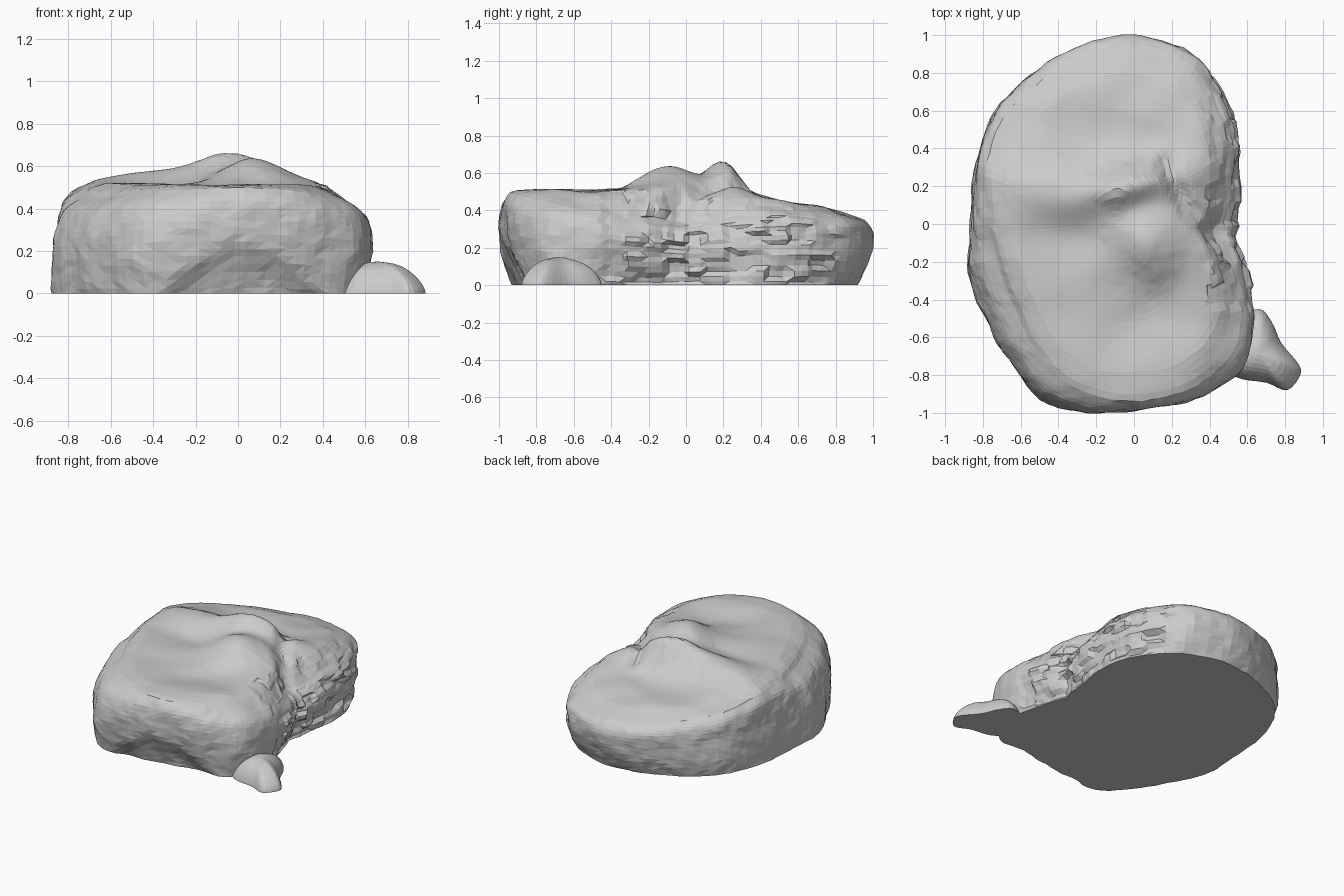
import bpy, bmesh, math
from mathutils import Vector, noise

if "Cube" in bpy.data.objects:
    bpy.data.objects.remove(bpy.data.objects["Cube"])

CX, CY = -0.1, 0.0


def spline(p0, p1, p2, p3, t):
    """Catmull-Rom blend of equal-length tuples."""
    return tuple(0.5 * (2*b + (c-a)*t + (2*a-5*b+4*c-d)*t*t + (3*b-a-3*c+d)*t**3)
                 for a, b, c, d in zip(p0, p1, p2, p3))


def resample(pts, n, closed):
    m, out = len(pts), []
    for i in range(n):
        u = i * m / n if closed else i * (m-1) / (n-1) * 0.999999
        k, t = int(u), u - int(u)
        pick = (lambda j: pts[j % m]) if closed else (lambda j: pts[max(0, min(m-1, j))])
        out.append(spline(pick(k-1), pick(k), pick(k+1), pick(k+2), t))
    return out


def smooth(t):
    t = max(0.0, min(1.0, t))
    return t*t*(3-2*t)


def bump(x, y, cx, cy, sx, sy, rot=0):
    c, s = math.cos(rot), math.sin(rot)
    u, v = (x-cx)*c + (y-cy)*s, (y-cy)*c - (x-cx)*s
    return math.exp(-(u/sx)**2 - (v/sy)**2)


def seg_dist(x, y, a, b):
    a, b, p = Vector(a), Vector(b), Vector((x, y))
    t = max(0, min(1, (p-a).dot(b-a) / (b-a).length_squared))
    return (p - a - (b-a)*t).length


def top_height(x, y):
    """Height of the upper face: plateau, central mound, ridge, crack, back slope."""
    z = 0.52 - 0.035*smooth((y-0.2)/0.2) - 0.18*max(0, y-0.35)
    z -= 1.3*max(0, x-0.3)**2
    z -= 0.035*bump(x, y, 0.05, -0.5, 0.38, 0.2)
    z += 0.115*bump(x, y, 0.08, -0.09, 0.2, 0.2)
    z += 0.12*bump(x, y, -0.02, 0.21, 0.24, 0.1, 0.2)
    z += 0.05*bump(x, y, -0.38, 0.16, 0.3, 0.16, -0.1)
    z -= 0.025*bump(x, y, -0.3, -0.08, 0.2, 0.12, -0.2)
    z -= 0.03*bump(x, y, -0.1, 0.47, 0.3, 0.13)
    z -= 0.06*bump(x, y, 0.42, 0.15, 0.12, 0.15)
    d = min(seg_dist(x, y, (0.17, 0.32), (0.27, 0.1)), seg_dist(x, y, (0.27, 0.1), (0.52, -0.1)))
    return z - 0.05*math.exp(-(d/0.05)**2)


def loft(name, rings, tip):
    """Skin stacked rings, with a flat base and a centre vertex on top."""
    bm = bmesh.new()
    rows = [[bm.verts.new(p) for p in r] for r in rings]
    n = len(rows[0])
    for a, b in zip(rows, rows[1:]):
        for i in range(n):
            j = (i+1) % n
            bm.faces.new((a[i], a[j], b[j], b[i]))
    c = bm.verts.new(tip)
    for i in range(n):
        bm.faces.new((rows[-1][i], rows[-1][(i+1) % n], c))
    bm.faces.new(rows[0][::-1])
    bmesh.ops.recalc_face_normals(bm, faces=bm.faces)
    bmesh.ops.triangulate(bm, faces=bm.faces)
    me = bpy.data.meshes.new(name)
    bm.to_mesh(me)
    bm.free()
    ob = bpy.data.objects.new(name, me)
    bpy.context.collection.objects.link(ob)
    return ob


# Rock outline, anticlockwise: x, y of widest point, base scale, rim scale, rim height
OUTLINE = [
    (0.56, 0.08, .94, .86, .33), (0.56, 0.30, .99, .90, .37), (0.54, 0.53, .97, .92, .38),
    (0.45, 0.74, .94, .94, .37), (0.29, 0.91, .92, .95, .355), (0.0, 1.0, .91, .95, .35),
    (-0.27, 0.95, .93, .94, .36), (-0.52, 0.81, .96, .94, .39), (-0.72, 0.61, .99, .94, .43),
    (-0.81, 0.40, 1.0, .94, .47), (-0.85, 0.17, 1.0, .91, .48), (-0.86, -0.08, 1.01, .86, .46),
    (-0.86, -0.25, 1.02, .82, .45), (-0.79, -0.46, 1.01, .81, .45), (-0.67, -0.70, .99, .82, .46),
    (-0.49, -0.92, .98, .85, .48), (-0.22, -1.0, .96, .91, .49), (0.07, -0.98, .95, .95, .495),
    (0.32, -0.92, .95, .95, .48), (0.52, -0.81, .98, .92, .44), (0.62, -0.65, .97, .91, .41),
    (0.64, -0.46, .92, .90, .39), (0.61, -0.27, .89, .87, .37), (0.57, -0.08, .91, .84, .34)]


def roughen(x, y, z):
    p = Vector((x, y, z))
    edge = math.hypot(x-CX, y-CY) + 1e-6
    push = 0.014*noise.noise(p*6) + 0.008*noise.noise(p*17)
    # stepped flakes on the right-hand wall
    if x > 0.33 and y > -0.45 and z > 0.01:
        push += 0.02*(noise.cell(Vector((0.5, y*9, z*22))) - 0.5) * smooth((x-0.33)/0.12)
    # vertical split between the two right-hand lobes
    if x > 0.25:
        push -= 0.03*math.exp(-((y+0.06+0.15*(0.3-z))/0.06)**2) * smooth((x-0.25)/0.2)
    nx, ny = x + (x-CX)/edge*push, y + (y-CY)/edge*push
    # arched hollow under the front
    if y < -0.6:
        arch = 0.27 - 1.6*(x-0.02)**2
        ny += 0.06*smooth((arch-z)/0.2)
    nz = z if z < 0.001 else max(0.003, z + 0.01*noise.noise(p*5+Vector((3, 1, 7))))
    return nx, ny, nz


columns = []
for mx, my, bs, rs, rz in resample(OUTLINE, 128, True):
    wall = [(bs, 0.0), ((bs+1)/2+.012, .3*rz), (1.0, .6*rz), ((1+rs)/2+.022, .86*rz), (rs, rz)]
    col = []
    for s, z in resample(wall, 18, False):
        col.append(roughen(CX+(mx-CX)*s, CY+(my-CY)*s, max(0, z)))
    for k in range(1, 25):
        f = 1 - k/25
        x, y = CX+(mx-CX)*rs*f, CY+(my-CY)*rs*f
        z = rz + (top_height(x, y)-rz)*min(1, (1-f)/0.17)**0.6 if f > 0.83 else top_height(x, y)
        col.append(roughen(x, y, z))
    columns.append(col)
loft("rock_body", list(zip(*columns)), roughen(CX, CY, top_height(CX, CY)))

# Small toe of stone at the front right, sloping down to its tip
TOE = [(0.66, -0.45), (0.73, -0.52), (0.78, -0.63), (0.87, -0.74), (0.88, -0.80), (0.81, -0.88),
       (0.70, -0.84), (0.54, -0.81), (0.45, -0.70), (0.53, -0.52)]
tx, ty = 0.66, -0.69
toe_rings = []
for k in range(9):
    a = k/9*math.pi/2
    ring = []
    for x, y in resample(TOE, 40, True):
        s = math.cos(a)
        px, py = tx+(x-tx)*s, ty+(y-ty)*s
        h = 0.15*math.sin(a)**1.25 + 0.006*noise.noise(Vector((px, py, 0))*9)*(k > 0)
        ring.append((px, py, max(0, h)))
    toe_rings.append(ring)
loft("rock_toe", toe_rings, (tx, ty, 0.15))
